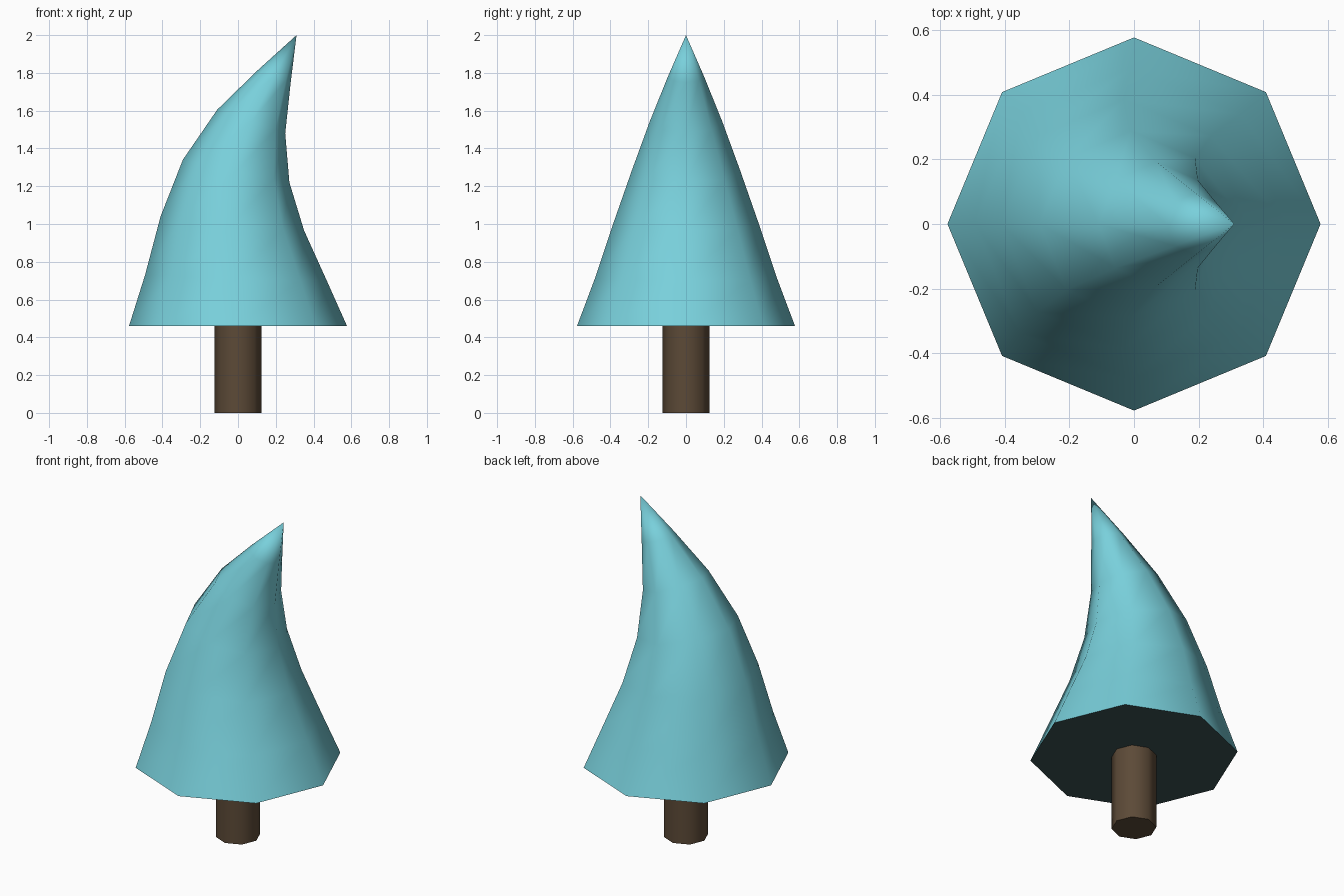
import bpy, bmesh, math

if "Cube" in bpy.data.objects:
    bpy.data.objects.remove(bpy.data.objects["Cube"])

SIDES = 8

def material(name, rgb):
    m = bpy.data.materials.new(name)
    m.diffuse_color = (*rgb, 1.0)
    m.use_nodes = True
    m.node_tree.nodes["Principled BSDF"].inputs["Base Color"].default_value = m.diffuse_color
    return m

teal = material("teal foliage", (0.19, 0.63, 0.71))
under = material("dark teal underside", (0.042, 0.085, 0.088))
brown = material("brown bark", (0.107, 0.068, 0.038))

def build(name, rings, tip, mats):
    """Loft octagonal rings (left x, left z, right x, right z, y radius)."""
    bm = bmesh.new()
    loops = []
    for lx, lz, rx, rz, ry in rings:
        cx, cz, hx, hz = (lx + rx) / 2, (lz + rz) / 2, (rx - lx) / 2, (rz - lz) / 2
        loop = []
        for i in range(SIDES):
            a = 2 * math.pi * i / SIDES
            c, s = math.cos(a), math.sin(a)
            loop.append(bm.verts.new((cx + hx * c, ry * s, cz + hz * c)))
        loops.append(loop)
    for lo, hi in zip(loops, loops[1:]):
        for i in range(SIDES):
            j = (i + 1) % SIDES
            bm.faces.new((lo[i], lo[j], hi[j], hi[i]))
    base = bm.faces.new(loops[0][::-1])
    base.material_index = len(mats) - 1
    if tip:
        t = bm.verts.new(tip)
        for i in range(SIDES):
            bm.faces.new((loops[-1][i], loops[-1][(i + 1) % SIDES], t))
    else:
        bm.faces.new(loops[-1])
    bm.normal_update()
    me = bpy.data.meshes.new(name)
    bm.to_mesh(me)
    bm.free()
    for m in mats:
        me.materials.append(m)
    ob = bpy.data.objects.new(name, me)
    bpy.context.collection.objects.link(ob)
    bpy.ops.object.select_all(action='DESELECT')
    ob.select_set(True)
    bpy.context.view_layer.objects.active = ob
    bpy.ops.object.shade_smooth_by_angle(angle=math.radians(60))
    return ob

# Trunk
build("trunk", [(-0.125, 0, 0.125, 0, 0.125), (-0.125, 0.46, 0.125, 0.46, 0.125)],
      None, [brown])

# Foliage cone, bent towards +x
build("foliage", [
    (-0.577, 0.46, 0.577, 0.46, 0.577),
    (-0.492, 0.73, 0.470, 0.70, 0.481),
    (-0.410, 1.04, 0.350, 0.965, 0.385),
    (-0.292, 1.34, 0.272, 1.22, 0.288),
    (-0.110, 1.605, 0.250, 1.48, 0.192),
    (0.100, 1.81, 0.279, 1.75, 0.096),
], (0.31, 0, 2.0), [teal, under])
